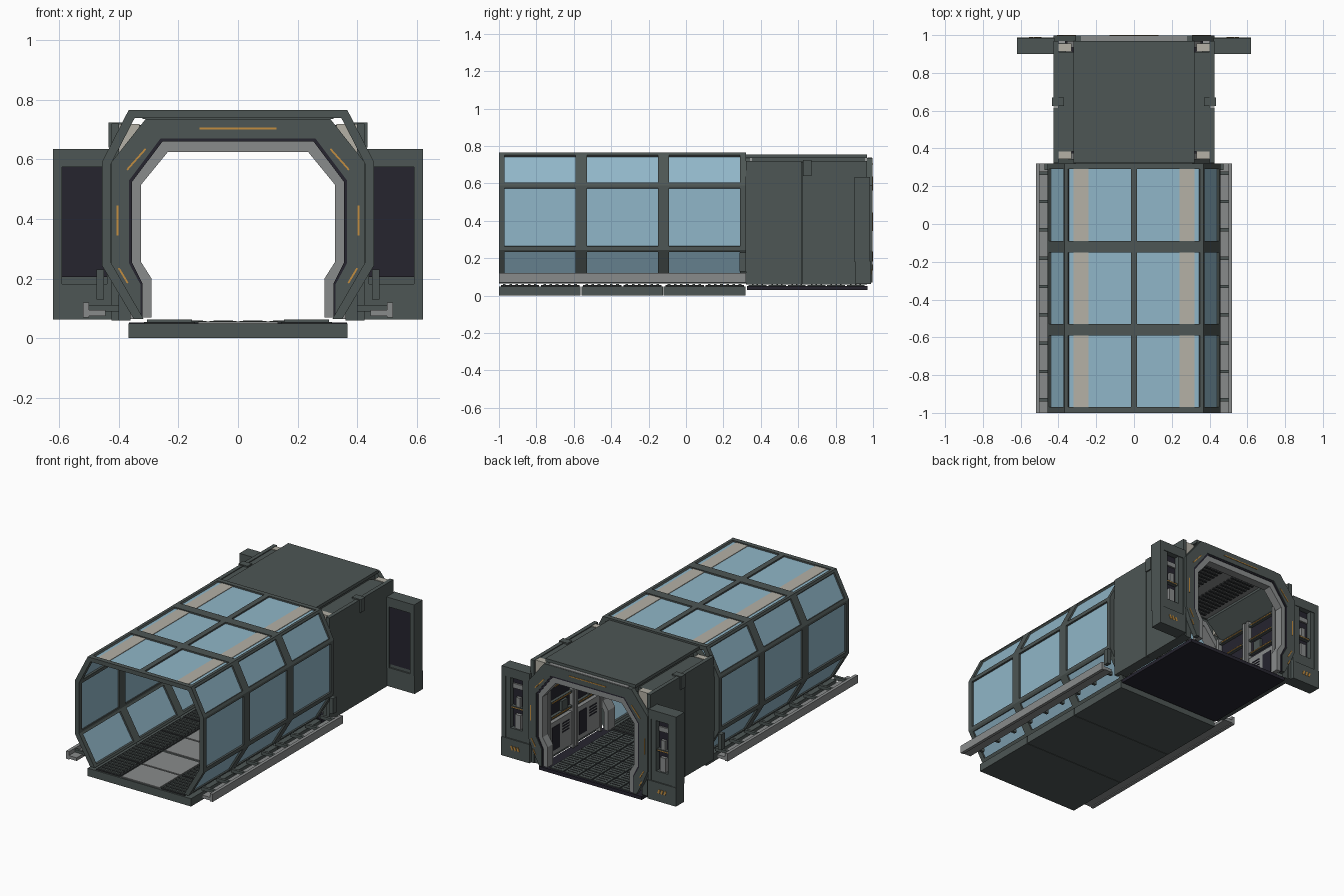
import bpy
import bmesh

cube = bpy.data.objects.get("Cube")
if cube:
    bpy.data.objects.remove(cube, do_unlink=True)


def material(name, rgb):
    m = bpy.data.materials.new(name)
    m.use_nodes = True
    m.diffuse_color = (*rgb, 1)
    m.node_tree.nodes["Principled BSDF"].inputs["Base Color"].default_value = (*rgb, 1)
    return m


DARK = material("dark green grey", (.075, .093, .089))
GLASS = material("blue glass", (.28, .47, .58))
GREY = material("mid grey", (.25, .26, .26))
BEIGE = material("warm beige", (.46, .44, .38))
INK = material("ink violet", (.019, .018, .028))
BLACK = material("soft black", (.03, .033, .035))
ORANGE = material("orange marking", (.55, .27, .05))


def prisms(name, mat, items, mirror=False):
    """One object from (x-z outline, y0, y1) extrusions, optionally on both sides."""
    bm = bmesh.new()
    for pts, y0, y1 in items:
        for s in ((1, -1) if mirror else (1,)):
            a = [bm.verts.new((s * x, y0, z)) for x, z in pts]
            b = [bm.verts.new((s * x, y1, z)) for x, z in pts]
            bm.faces.new(a)
            bm.faces.new(b[::-1])
            for i in range(len(a)):
                j = (i + 1) % len(a)
                bm.faces.new((a[j], a[i], b[i], b[j]))
    bmesh.ops.recalc_face_normals(bm, faces=bm.faces)
    mesh = bpy.data.meshes.new(name)
    bm.to_mesh(mesh)
    bm.free()
    mesh.materials.append(mat)
    ob = bpy.data.objects.new(name, mesh)
    bpy.context.collection.objects.link(ob)
    return ob


def box(x0, x1, y0, y1, z0, z1):
    return ([(x0, z0), (x1, z0), (x1, z1), (x0, z1)], y0, y1)


def arch(outer, inner, y0, y1):
    """Open-bottomed portal band between two right-hand half outlines."""
    flip = lambda p: [(-x, z) for x, z in p]
    return (outer + flip(outer)[::-1] + flip(inner) + inner[::-1], y0, y1)


def lerp(a, b, t):
    return (a[0] + (b[0] - a[0]) * t, a[1] + (b[1] - a[1]) * t)


def toward(a, b, d):
    return lerp(a, b, d / ((b[0] - a[0]) ** 2 + (b[1] - a[1]) ** 2) ** .5)


def strip(a, b, w, y0, y1):
    """Thin bar from a to b in the x-z plane."""
    n = ((b[0] - a[0]) ** 2 + (b[1] - a[1]) ** 2) ** .5
    ox, oz = -(b[1] - a[1]) / n * w / 2, (b[0] - a[0]) / n * w / 2
    return ([(a[0] + ox, a[1] + oz), (b[0] + ox, b[1] + oz),
             (b[0] - ox, b[1] - oz), (a[0] - ox, a[1] - oz)], y0, y1)


# Glazed tunnel: three bays of rim frames, long bars, glass and roof strips
OUT = [(.35, .065), (.457, .245), (.457, .59), (.367, .765)]
INN = [(.317, .065), (.427, .255), (.427, .583), (.347, .738)]
glass_out = [lerp(a, b, .35) for a, b in zip(OUT, INN)]
glass_in = [lerp(a, b, .65) for a, b in zip(OUT, INN)]
BAY = .44
bays = [(-1 + i * BAY, -1 + (i + 1) * BAY) for i in range(3)]

rims, bars, panes, beige_strips, spine = [], [], [], [], []
for y0, y1 in bays:
    rims += [arch(OUT, INN, y0, y0 + .03), arch(OUT, INN, y1 - .03, y1)]
    panes.append(arch(glass_out, glass_in, y0 + .03, y1 - .03))
    ya, yb = y0 + .03, y1 - .03
    for i in range(4):
        o, n = OUT[i], INN[i]
        o_next = OUT[i + 1] if i < 3 else (0, o[1])
        n_next = INN[i + 1] if i < 3 else (0, n[1])
        sec = [toward(o, o_next, .018), toward(n, n_next, .014), n]
        if i:
            sec.append(toward(n, INN[i - 1], .014))
            sec.append(toward(o, OUT[i - 1], .015))
        bars.append((sec + [o], ya, yb))
    spine.append(box(-.017, .017, ya, yb, .738, .765))
    beige_strips.append(box(.24, .32, ya, yb, .754, .759))
prisms("tunnel_rim_frames", DARK, rims)
prisms("tunnel_long_bars", DARK, bars, True)
prisms("tunnel_roof_spine", DARK, spine)
prisms("tunnel_glass", GLASS, panes)
prisms("roof_light_strips", BEIGE, beige_strips, True)

# Tunnel floor: slabs, centre plates and ribbed side grates
slabs, plates, grates, ribs = [], [], [], []
for y0, y1 in bays:
    slabs.append(box(-.367, .367, y0, y1 - .003, 0, .05))
    for k in range(2):
        ya = y0 + .01 + k * .215
        plates.append(box(-.135, .135, ya, ya + .205, .05, .056))
        grates.append(box(.145, .315, ya, ya + .205, .05, .054))
        for j in range(6):
            yr = ya + .012 + j * .033
            ribs.append(box(.155, .305, yr, yr + .014, .054, .062))
prisms("tunnel_floor_slabs", DARK, slabs)
prisms("floor_centre_plates", GREY, plates)
prisms("floor_side_grates", BLACK, grates, True)
prisms("floor_grate_ribs", DARK, ribs, True)

# Side rails with cross brackets
prisms("side_rails", GREY, [box(.5, .52, -1, .32, .07, .12),
                            box(.445, .505, -1, .32, .075, .095)], True)
brackets = []
for i in range(9):
    y = -.94 + i * .15
    brackets.append(box(.4, .503, y, y + .018, .09, .112))
prisms("rail_brackets", DARK, brackets, True)
prisms("rail_end_stops", DARK, [box(.45, .475, .285, .32, .13, .23)], True)

# Portals at both ends of the vestibule
G0 = [(.345, .07), (.395, .165), (.425, .24), (.425, .59), (.31, .735)]
G1 = [(.327, .07), (.327, .18), (.365, .25), (.365, .53), (.26, .67)]
G2 = [(.32, .07), (.32, .183), (.355, .253), (.355, .525), (.253, .66)]
G3 = [(.29, .07), (.29, .2), (.325, .255), (.325, .515), (.235, .625)]
for name, y0, y1, f0, f1 in (("front", .295, .345, .292, .296),
                             ("rear", .965, .997, .996, 1.0)):
    deep = (y0 + .01, y1 + .03) if name == "front" else (y0 - .03, y1 - .008)
    prisms(name + "_portal", DARK, [arch(G0, G1, y0, y1)])
    prisms(name + "_portal_seal", INK, [arch(G1, G2, y0 + .004, y1 - .004)])
    prisms(name + "_portal_liner", GREY, [arch(G2, G3, *deep)])
    marks = [strip((.404, .345), (.404, .445), .006, f0, f1),
             strip((.372, .565), (.31, .635), .006, f0, f1),
             strip((.4, .235), (.37, .185), .006, f0, f1),
             strip((.385, .165), (.37, .135), .006, f0, f1),
             strip((0, .703), (.13, .703), .006, f0, f1)]
    prisms(name + "_portal_markings", ORANGE, marks, True)
prisms("rear_portal_cap", GREY, [box(-.28, .28, .97, .995, .735, .739)])

# Vestibule shell: roof, walls, mid ribs and end blocks
prisms("vestibule_roof", DARK, [box(-.32, .32, .322, .968, .735, .755),
                                box(-.3, .3, .35, .96, .69, .735)])
prisms("wall_skins", DARK, [box(.4, .425, .322, .618, .06, .72),
                            box(.4, .425, .622, .968, .06, .72)], True)
prisms("wall_cores", DARK, [box(.36, .402, .35, .96, .06, .6)], True)
prisms("ceiling_shoulders", DARK,
       [([(.402, .56), (.36, .56), (.25, .66), (.25, .7), (.32, .715), (.402, .715)], .385, .91)],
       True)
prisms("wall_ribs", DARK, [box(.37, .434, .625, .67, .64, .724)], True)
prisms("end_blocks", BEIGE, [box(.33, .4, .345, .385, .61, .718),
                             box(.33, .4, .912, .955, .61, .718)], True)
prisms("ceiling_panel", GREY, [box(-.25, .25, .38, .93, .675, .69)])
prisms("ceiling_louvres", BLACK,
       [box(.04, .21, .41 + i * .034, .426 + i * .034, .667, .676) for i in range(15)], True)

# Vestibule floor
prisms("vestibule_underfloor", INK, [box(-.365, .365, .325, .97, .03, .052)])
tiles, seams = [], []
for r in range(6):
    y = .335 + r * .105
    for c in range(3):
        x = .005 + c * .1
        tiles.append(box(x, x + .09, y, y + .095, .052, .058))
        for k in range(3):
            seams.append(box(x + .012, x + .078, y + .018 + k * .025,
                             y + .026 + k * .025, .058, .06))
prisms("vestibule_floor_tiles", DARK, tiles, True)
prisms("vestibule_floor_slots", BLACK, seams, True)

# Interior wall bays: cabinets, niches, shelves and lit edges
cabinets, slots, niches, shelves, lights, posts = [], [], [], [], [], []
for y0, y1 in ((.4, .625), (.675, .9)):
    cabinets.append(box(.335, .361, y0, y1, .09, .3))
    niches.append(box(.354, .361, y0, y1, .31, .55))
    for k in range(4):
        slots.append(box(.332, .336, y0 + .03, y0 + .1, .2 + k * .018, .208 + k * .018))
    slots.append(box(.332, .336, y0 + .13, y1 - .02, .12, .27))
    for z in (.325, .42, .52):
        shelves.append(box(.335, .356, y0, y1, z, z + .014))
        lights.append(box(.332, .336, y0 + .02, y1 - .02, z + .004, z + .01))
    shelves.append(box(.338, .356, y0 + .04, y0 + .1, .339, .4))
    posts += [box(.328, .361, y0 - .018, y0, .065, .56), box(.328, .361, y1, y1 + .018, .065, .56)]
prisms("wall_cabinets", GREY, cabinets, True)
prisms("cabinet_slots", INK, slots, True)
prisms("wall_niches", INK, niches, True)
prisms("niche_shelves", DARK, shelves, True)
prisms("shelf_lights", ORANGE, lights, True)
prisms("wall_posts", GREY, posts, True)

# Equipment pods either side of the rear portal
prisms("pod_housings", DARK, [
    box(.42, .62, .915, .945, .18, .635), box(.42, .62, .9, .985, .575, .635),
    box(.59, .62, .9, .985, .18, .575), box(.42, .44, .9, .985, .18, .575),
    box(.44, .475, .945, .98, .18, .575), box(.56, .59, .945, .98, .18, .575),
    box(.475, .56, .945, .98, .18, .25)], True)
prisms("pod_front_panels", INK, [box(.44, .59, .909, .916, .205, .575)], True)
prisms("pod_niche_backs", INK, [box(.475, .56, .944, .949, .25, .575)], True)
prisms("pod_niche_shelves", DARK, [box(.475, .56, .949, .972, .375, .39)], True)
prisms("pod_equipment", GREY, [box(.495, .535, .949, .97, .25, .34),
                               box(.5, .53, .949, .968, .39, .45),
                               box(.48, .555, .949, .96, .5, .53)], True)
prisms("pod_lights", ORANGE, [box(.48, .555, .97, .974, .38, .385)], True)
prisms("pod_bases", DARK, [box(.42, .62, .905, .988, .062, .182)], True)
prisms("pod_base_markings", ORANGE,
       [strip((.495 + i * .022, .115), (.505 + i * .022, .14), .012, .987, .991)
        for i in range(3)], True)
